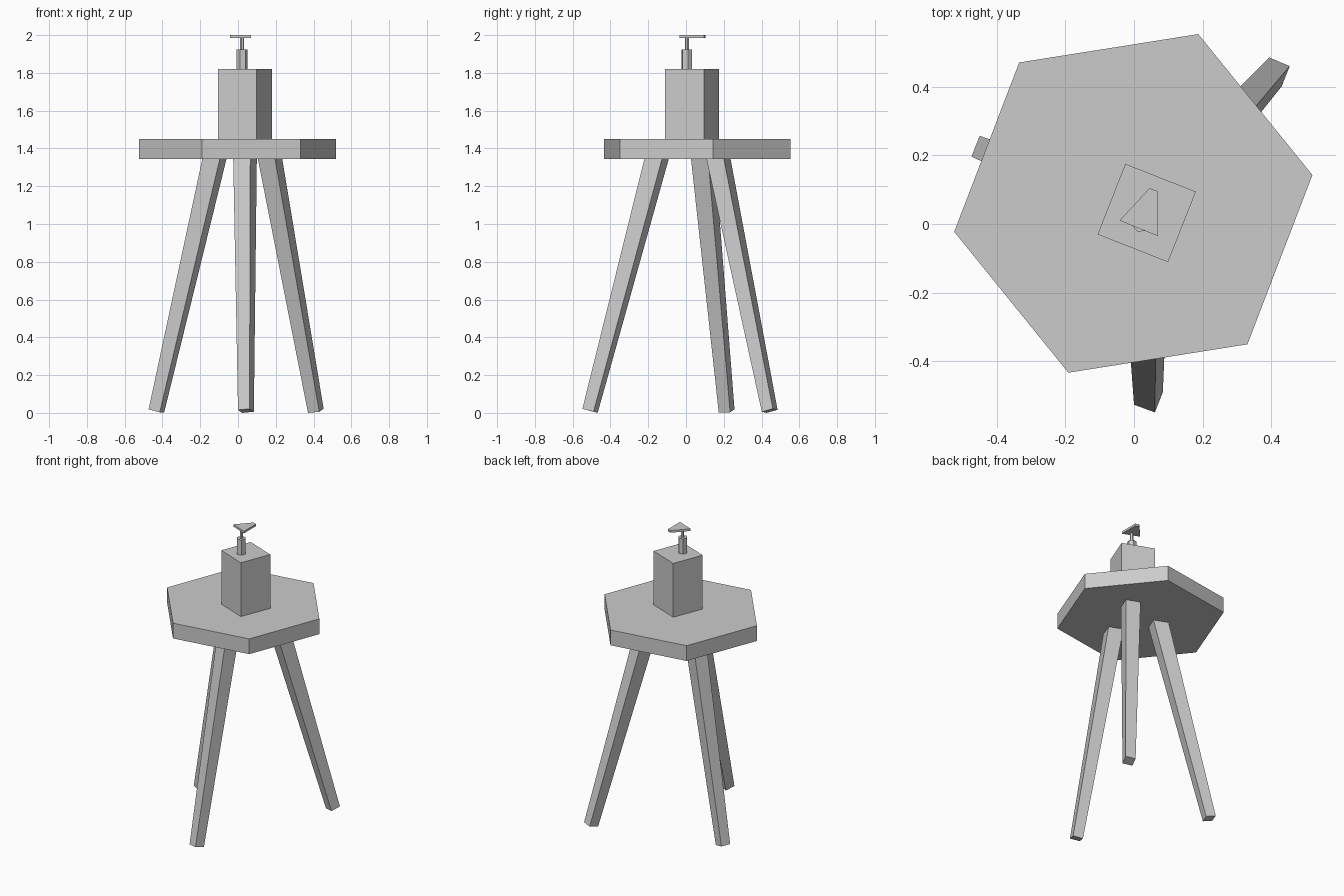
import bpy, bmesh
from math import radians, cos, sin
from mathutils import Vector

if "Cube" in bpy.data.objects:
    bpy.data.objects.remove(bpy.data.objects["Cube"])

grey = bpy.data.materials.new("plain_grey")
grey.use_nodes = True
colour = (0.6, 0.6, 0.6, 1)
grey.diffuse_color = colour
grey.node_tree.nodes["Principled BSDF"].inputs["Base Color"].default_value = colour

TURN = radians(-21.5)


def loft(name, bottom, top):
    """Closed flat-sided solid between two matching rings."""
    bm = bmesh.new()
    lo = [bm.verts.new(p) for p in bottom]
    hi = [bm.verts.new(p) for p in top]
    bm.faces.new(lo)
    bm.faces.new(hi)
    n = len(lo)
    for i in range(n):
        j = (i + 1) % n
        bm.faces.new((lo[i], lo[j], hi[j], hi[i]))
    bmesh.ops.recalc_face_normals(bm, faces=bm.faces)
    mesh = bpy.data.meshes.new(name)
    bm.to_mesh(mesh)
    bm.free()
    mesh.materials.append(grey)
    obj = bpy.data.objects.new(name, mesh)
    bpy.context.collection.objects.link(obj)
    return obj


def slab(name, outline, z0, z1):
    return loft(name, [(x, y, z0) for x, y in outline], [(x, y, z1) for x, y in outline])


def polygon(x, y, radius, sides, angle):
    step = radians(360 / sides)
    return [(x + radius * cos(angle + i * step), y + radius * sin(angle + i * step))
            for i in range(sides)]


def leg(name, foot, head):
    """Tapered square leg, cut square to its leaning axis."""
    foot, head = Vector(foot), Vector(head)
    axis = (head - foot).normalized()
    u = Vector((cos(TURN), sin(TURN), 0))
    u = (u - axis * u.dot(axis)).normalized()
    v = axis.cross(u)
    end = head + axis * 0.05

    def ring(c, side):
        h = side / 2
        return [c + u * a * h + v * b * h for a, b in ((-1, -1), (1, -1), (1, 1), (-1, 1))]
    loft(name, ring(foot, 0.065), ring(end, 0.098))


# Table top and the block standing on it
slab("table_top", polygon(-0.002, 0.06, 0.528, 6, radians(9)), 1.345, 1.45)
slab("block", polygon(0.037, 0.032, 0.156, 4, TURN + radians(45)), 1.45, 1.82)

# Valve stem, pin and flat handle
slab("stem", polygon(0.021, 0.005, 0.03, 6, radians(9)), 1.82, 1.925)
slab("pin", polygon(0.022, 0.005, 0.011, 6, radians(9)), 1.925, 1.985)
slab("handle", [(-0.042, 0.01), (0.07, -0.035), (0.07, 0.095), (0.045, 0.104)], 1.985, 2.0)

# Three splayed legs
leg("front_leg", (0.042, -0.508, 0.011), (0.037, -0.156, 1.345))
leg("back_left_leg", (0.412, 0.443, 0.011), (0.17, 0.172, 1.345))
leg("back_right_leg", (-0.432, 0.215, 0.011), (-0.125, 0.09, 1.345))
